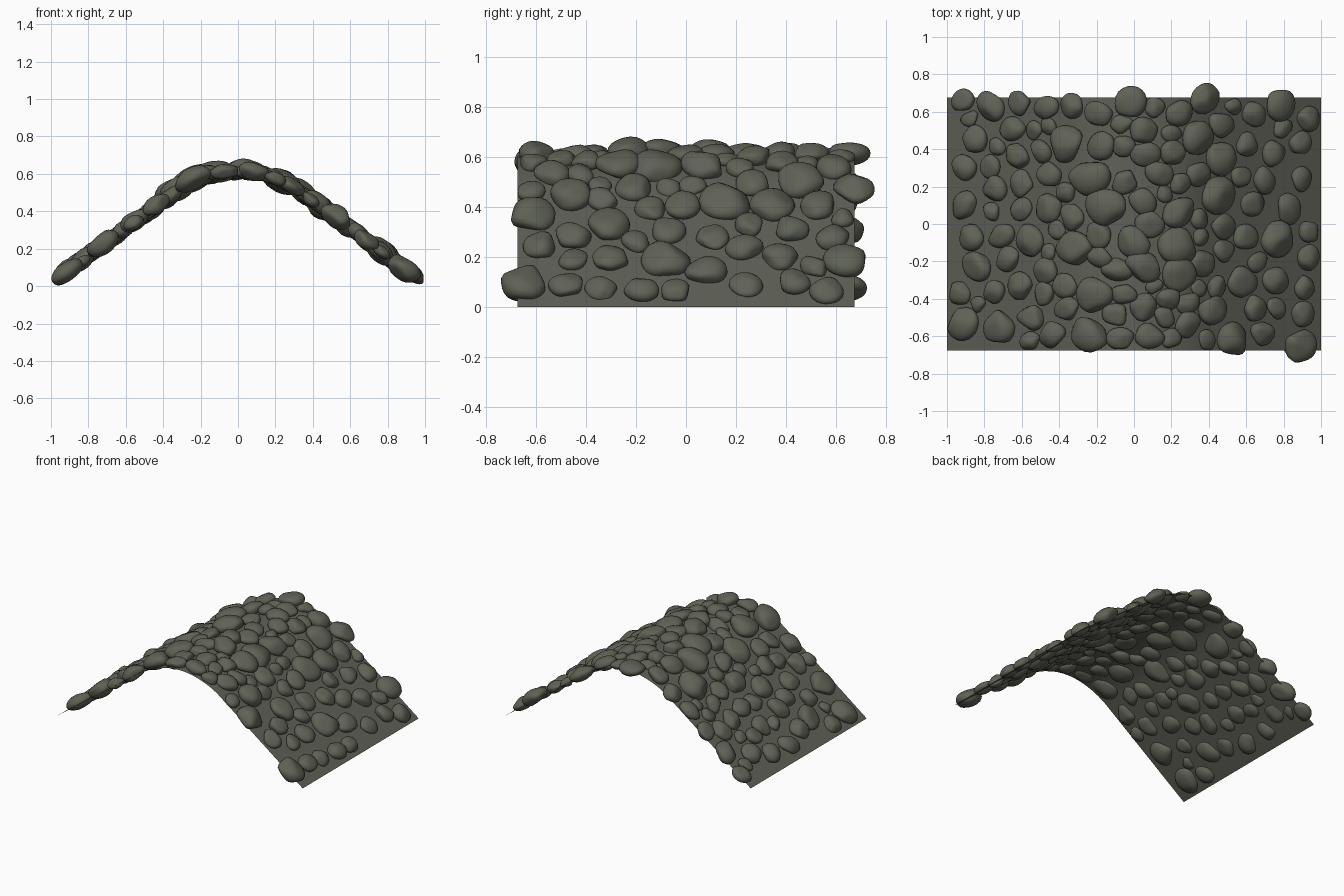
import bpy, math, random
from mathutils import Vector
import bmesh

if "Cube" in bpy.data.objects:
    bpy.data.objects.remove(bpy.data.objects["Cube"])

random.seed(7)

def material(name, col):
    m = bpy.data.materials.new(name)
    m.diffuse_color = (*col, 1)
    m.use_nodes = True
    m.node_tree.nodes["Principled BSDF"].inputs["Base Color"].default_value = m.diffuse_color
    return m

STONE = material("grey green stone", (0.115, 0.122, 0.092))
BED = material("grey green bed", (0.115, 0.120, 0.094))

# Ridge profile: straight slopes with a rounded crest
HALF_Y, SLOPE, CREST = 0.675, 0.735, 0.30

def height(x):
    x = abs(x)
    if x > CREST:
        return SLOPE * (1 - x)
    return SLOPE * (1 - CREST) + SLOPE * (CREST * CREST - x * x) / (2 * CREST) * 0.8

def make(name, verts, faces, mat):
    me = bpy.data.meshes.new(name)
    me.from_pydata(verts, [], faces)
    me.materials.append(mat)
    for p in me.polygons:
        p.use_smooth = True
    ob = bpy.data.objects.new(name, me)
    bpy.context.collection.objects.link(ob)
    return ob

# Bent sheet that the stones sit in
xs = [-1 + i * 0.05 for i in range(41)]
verts = [(x, y, height(x)) for x in xs for y in (-HALF_Y, HALF_Y)]
faces = [(2 * i, 2 * i + 2, 2 * i + 3, 2 * i + 1) for i in range(40)]
make("bent_sheet", verts, faces, BED)

# Main stones: x, y, radius
main = [
    (-.91, .66, .055), (-.76, .63, .072), (-.6, .65, .062), (-.46, .62, .06), (-.02, .65, .078),
    (.37, .67, .075), (.77, .64, .075), (-.84, .45, .07), (-.35, .43, .092), (-.17, .42, .07),
    (.33, .46, .088), (.46, .35, .078), (-.9, .3, .068), (-.23, .25, .098), (.44, .16, .09),
    (-.9, .1, .07), (-.45, .09, .075), (-.14, .09, .095), (.08, 0, .068), (.23, .07, .08),
    (.82, .08, .07), (-.55, -.09, .075), (-.31, -.13, .09), (0, -.1, .08), (.23, -.12, .095),
    (.76, -.08, .088), (-.83, -.22, .075), (.05, -.23, .078), (.23, -.27, .085), (.36, -.21, .065),
    (.57, -.31, .08), (.92, -.18, .062), (.75, -.3, .07), (-.2, -.38, .09), (.41, -.46, .08),
    (-.91, -.53, .085), (-.71, -.55, .085), (-.54, -.5, .07), (-.43, -.59, .07), (-.23, -.59, .09),
    (.08, -.6, .07), (.52, -.62, .088), (.68, -.58, .065), (.88, -.65, .088), (-.74, -.36, .06),
    (-.6, .08, .06), (.89, .24, .06), (.88, .43, .058)]

# Smaller stones fill the gaps, largest first
stones = list(main)
for k in range(6000):
    r = 0.066 - 0.026 * k / 6000
    x, y = random.uniform(-.93, .93), random.uniform(-.63, .66)
    gap = 0.93 if abs(x) < .5 else 1.0
    if all(math.hypot(x - a, y - b) > gap * (r + c) for a, b, c in stones):
        stones.append((x, y, r))

# Unit sphere used as the base of each stone
bm = bmesh.new()
bmesh.ops.create_icosphere(bm, subdivisions=3, radius=1)
dirs = [v.co.normalized() for v in bm.verts]
tris = [tuple(v.index for v in f.verts) for f in bm.faces]
bm.free()

def rand_dir():
    return Vector([random.gauss(0, 1) for _ in range(3)]).normalized()

# Each stone: sphere worn flat by soft random planes, flattened onto the slope
verts, faces = [], []
for x, y, r in stones:
    planes = [(rand_dir(), random.uniform(.72, .95)) for _ in range(9)]
    e = 0.01
    tan = Vector((2 * e, 0, height(x + e) - height(x - e))).normalized()
    nor = Vector((-tan.z, 0, tan.x))
    side = Vector((0, 1, 0))
    spin = random.uniform(0, math.pi)
    ca, sa = math.cos(spin), math.sin(spin)
    long, short = random.uniform(1.06, 1.22), random.uniform(.98, 1.08)
    thick = random.uniform(.60, .74)
    centre = Vector((x, y, height(x))) + nor * r * random.uniform(.1, .3)
    base = len(verts)
    for d in dirs:
        s = 1.0
        for n, h in planes:
            c = d.dot(n)
            if c > 0.05:
                s += (c / h) ** 14
        d = d * s ** (-1 / 14) * r * 1.05
        u, v = d.x * long, d.y * short
        u, v = u * ca - v * sa, u * sa + v * ca
        verts.append(centre + tan * (u * 1.08) + side * v + nor * (d.z * thick))
    faces += [tuple(base + i for i in t) for t in tris]
make("stones", verts, faces, STONE)
